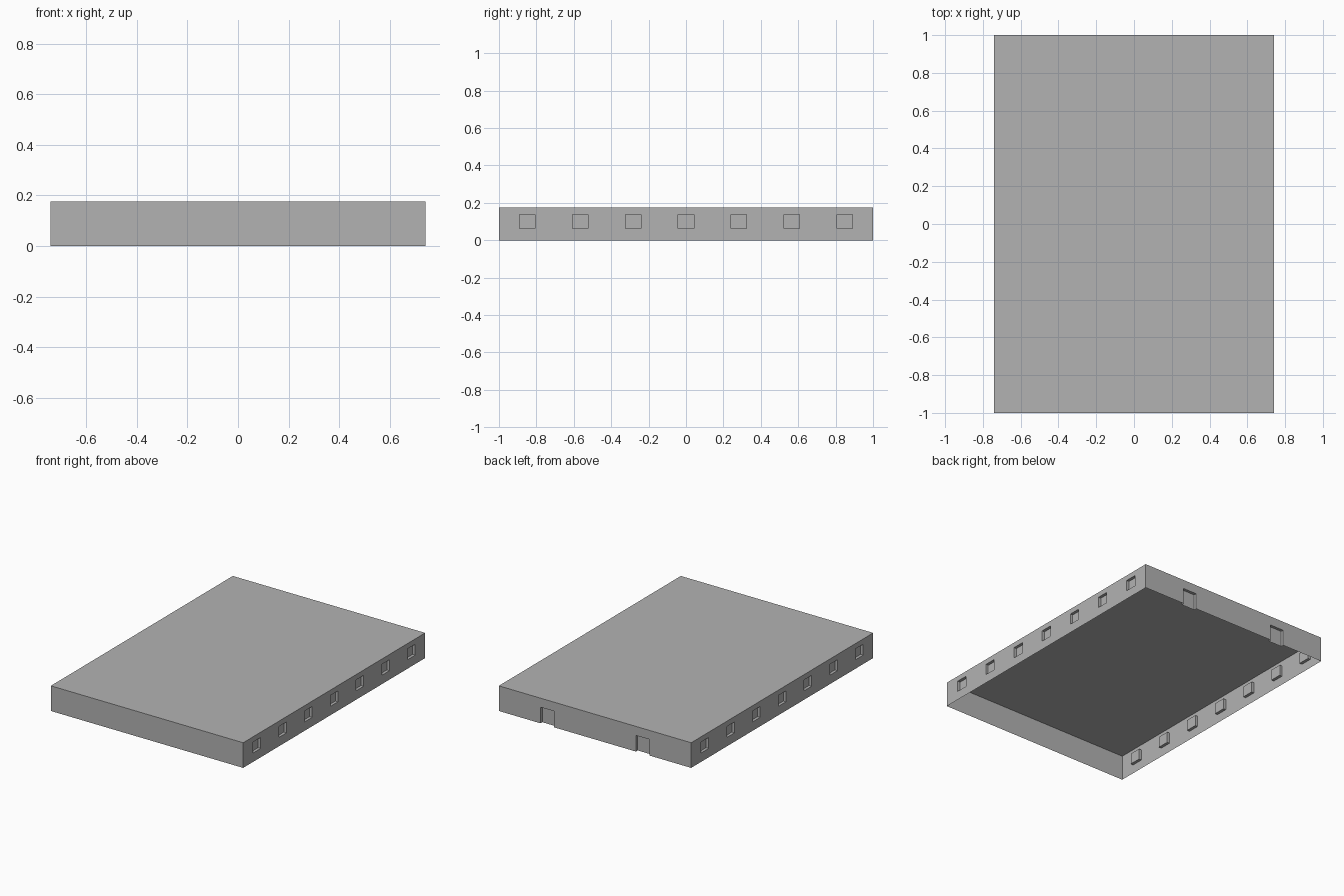
import bpy, bmesh
from mathutils import Vector

cube = bpy.data.objects.get("Cube")
if cube:
    bpy.data.objects.remove(cube, do_unlink=True)

HALF_X, HALF_Y, HEIGHT = 0.74, 1.0, 0.175
RECESS = 0.02

grey = bpy.data.materials.new("plain grey")
grey.use_nodes = True
grey.diffuse_color = (0.45, 0.45, 0.45, 1)
grey.node_tree.nodes["Principled BSDF"].inputs["Base Color"].default_value = grey.diffuse_color


def recess_openings(bm, outward, centres, width, bottom, top):
    """Cut a row of openings into one wall and push their panes inward."""
    outward = Vector(outward)
    along = Vector((abs(outward.y), abs(outward.x), 0))
    cuts = [(along * (c + s * width / 2), along) for c in centres for s in (-1, 1)]
    cuts += [(Vector((0, 0, z)), Vector((0, 0, 1))) for z in (bottom, top) if z > 0]

    def wall():
        bm.normal_update()
        return [f for f in bm.faces if f.normal.dot(outward) > 0.99]

    for point, normal in cuts:
        faces = wall()
        geom = set(faces)
        for f in faces:
            geom.update(f.edges, f.verts)
        bmesh.ops.bisect_plane(bm, geom=list(geom), dist=1e-5,
                               plane_co=point, plane_no=normal)

    def is_pane(f):
        c = f.calc_center_median()
        return bottom < c.z < top and any(abs(c.dot(along) - p) < width / 2 for p in centres)

    panes = [f for f in wall() if is_pane(f)]
    result = bmesh.ops.extrude_face_region(bm, geom=panes)["geom"]
    moved = [v for v in result if isinstance(v, bmesh.types.BMVert)]
    bmesh.ops.translate(bm, verts=moved, vec=outward * -RECESS)
    # remove the replaced faces if they are still there
    old = [f for f in panes if f.is_valid]
    if old:
        bmesh.ops.delete(bm, geom=old, context='FACES_ONLY')


# Hollow box shell: flat roof and four walls, open underneath
bm = bmesh.new()
bmesh.ops.create_cube(bm, size=2)
for v in bm.verts:
    v.co = (v.co.x * HALF_X, v.co.y * HALF_Y, (v.co.z + 1) / 2 * HEIGHT)
bm.normal_update()
bmesh.ops.delete(bm, geom=[f for f in bm.faces if f.normal.z < -0.9], context='FACES')

# Seven windows on each long side
window_rows = [(i - 3) * 0.283 for i in range(7)]
for side in (-1, 1):
    recess_openings(bm, (side, 0, 0), window_rows, 0.083, 0.062, 0.138)

# Two doors at the back, open at the ground
recess_openings(bm, (0, 1, 0), (-0.367, 0.367), 0.105, 0, 0.112)
sills = [f for f in bm.faces if all(v.co.z < 1e-4 for v in f.verts)]
bmesh.ops.delete(bm, geom=sills, context='FACES')

bmesh.ops.recalc_face_normals(bm, faces=bm.faces[:])
mesh = bpy.data.meshes.new("building_shell")
bm.to_mesh(mesh)
bm.free()
mesh.materials.append(grey)
building = bpy.data.objects.new("building_shell", mesh)
bpy.context.collection.objects.link(building)
